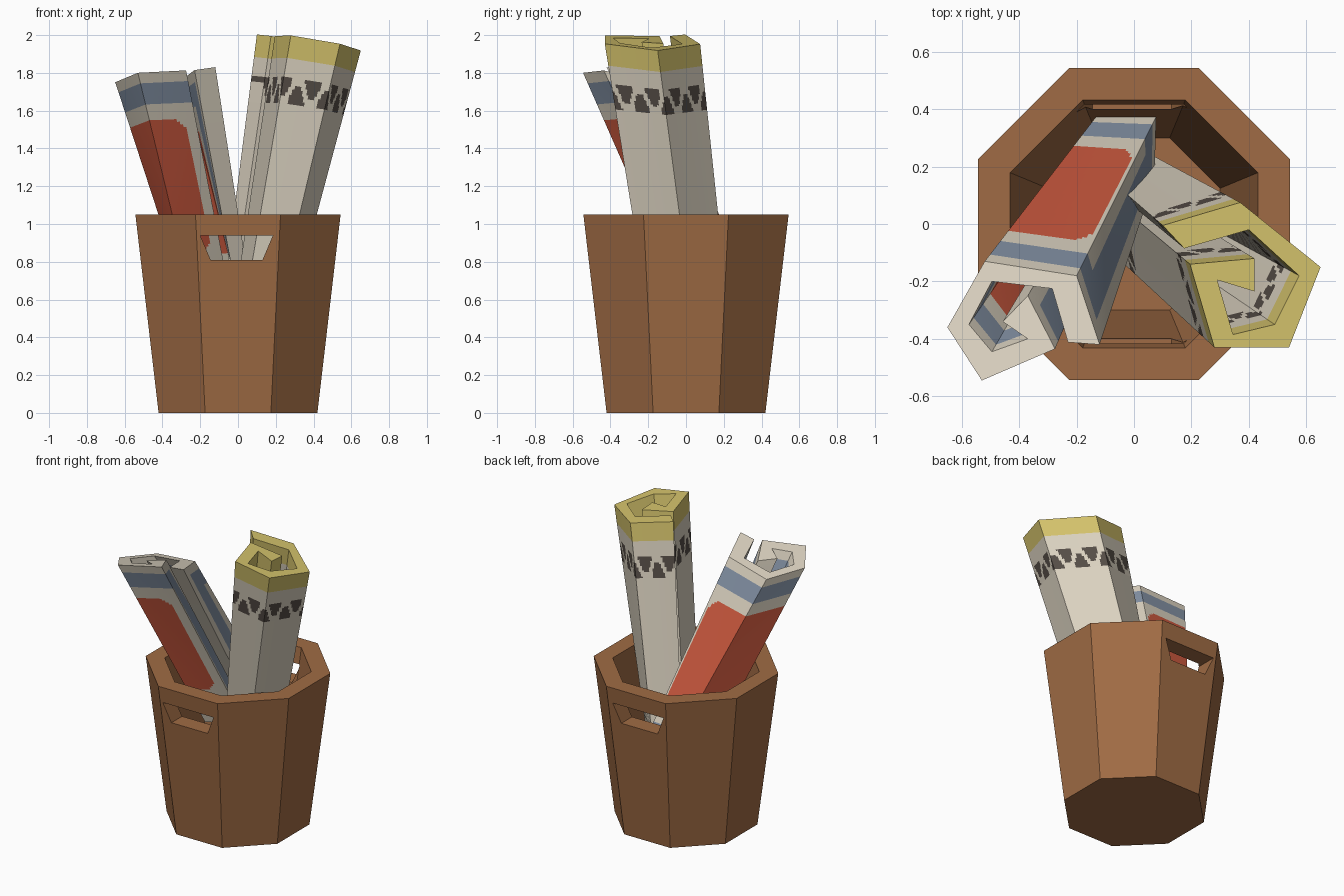
import bpy, bmesh, math
from mathutils import Vector

if "Cube" in bpy.data.objects:
    bpy.data.objects.remove(bpy.data.objects["Cube"])


def material(name, r, g, b):
    m = bpy.data.materials.new(name)
    m.diffuse_color = [(c / 255) ** 2.2 for c in (r, g, b)] + [1]
    m.use_nodes = True
    m.node_tree.nodes["Principled BSDF"].inputs["Base Color"].default_value = m.diffuse_color
    return m


BROWN = material("basket_brown", 158, 107, 70)
CREAM = material("cream", 218, 209, 191)
YELLOW = material("yellow", 212, 194, 108)
DARK = material("dark_brown", 86, 78, 72)
BLUE = material("dusty_blue", 131, 145, 164)
RED = material("brick_red", 204, 90, 65)


def to_object(bm, name, mats):
    bmesh.ops.recalc_face_normals(bm, faces=bm.faces)
    me = bpy.data.meshes.new(name)
    bm.to_mesh(me)
    bm.free()
    for m in mats:
        me.materials.append(m)
    ob = bpy.data.objects.new(name, me)
    bpy.context.collection.objects.link(ob)
    return ob


def loft(bm, rings):
    loops = [[bm.verts.new(p) for p in ring] for ring in rings]
    for a, b in zip(loops, loops[1:]):
        for i in range(len(a)):
            j = (i + 1) % len(a)
            bm.faces.new((a[i], a[j], b[j], b[i]))
    bm.faces.new(loops[0])
    bm.faces.new(loops[-1])


def octagon(r, z):
    angles = [math.radians(22.5 + 45 * i) for i in range(8)]
    return [(r * math.cos(a), r * math.sin(a), z) for a in angles]


# Basket: tapered octagonal tub with a thick wall
bm = bmesh.new()
loft(bm, [octagon(0.455, 0), octagon(0.588, 1.05), octagon(0.467, 1.05), octagon(0.325, 0.06)])
basket = to_object(bm, "basket", [BROWN])

# Hand holes cut through front and back
bm = bmesh.new()
hole = [(-0.2, 0.94), (0.185, 0.94), (0.13, 0.81), (-0.145, 0.81)]
loft(bm, [[(x, y, z) for x, z in hole] for y in (-1, 1)])
cutter = to_object(bm, "handle_cutter", [BROWN])
cutter.hide_render = True
mod = basket.modifiers.new("hand_holes", 'BOOLEAN')
mod.operation = 'DIFFERENCE'
mod.solver = 'EXACT'
mod.object = cutter
bpy.context.view_layer.objects.active = basket
bpy.ops.object.modifier_apply(modifier=mod.name)
bpy.data.objects.remove(cutter)


def path_samples(pts, step):
    """Points along an open path, with distance; corners are kept."""
    out, s = [], 0.0
    for a, b in zip(pts, pts[1:]):
        a, b = Vector(a), Vector(b)
        length = (b - a).length
        n = max(1, round(length / step))
        out += [(a.lerp(b, i / n), s + length * i / n) for i in range(n)]
        s += length
    out.append((Vector(pts[-1]), s))
    return out, s


def scroll(name, outer, inner, top_z, bottom, length, rows, step, mats, rule):
    """Rolled sheet: spiral outline lofted from a slanted top to a smaller bottom.
    outer runs flap -> core, inner runs core -> flap; rule(s, S, d) picks the colour."""
    po, total = path_samples(outer, step)
    pi, ti = path_samples(inner, step)
    loop = po + [(p, total * (1 - s / ti)) for p, s in pi]
    n = len(loop)
    bm = bmesh.new()
    grid = []
    for d in rows:
        t = d / length
        row = []
        for p, s in loop:
            a = Vector((p.x, p.y, top_z(p.x, p.y)))
            row.append(bm.verts.new(a.lerp(Vector(bottom(p.x, p.y)), t)))
        grid.append(row)
    for k in range(len(rows) - 1):
        d = (rows[k] + rows[k + 1]) / 2
        for i in range(n):
            j = (i + 1) % n
            f = bm.faces.new((grid[k][i], grid[k][j], grid[k + 1][j], grid[k + 1][i]))
            f.material_index = rule((loop[i][1] + loop[j][1]) / 2, total, min(d, length - d))
    for row in (grid[0], grid[-1]):
        bm.faces.new(row).material_index = rule(0, total, 0)
    return to_object(bm, name, mats)


# Right scroll: cream with yellow ends and rows of dark triangles
def triangle_rule(s, total, d):
    if d < 0.12:
        return 1
    v = (d - 0.22) / 0.14
    p = (s / 0.165) % 1
    if 0 < v < 0.68 and abs(p - 0.25) < 0.33 * (1 - v):
        return 2
    if 0.32 < v < 1 and abs(p - 0.75) < 0.33 * v:
        return 2
    return 0


L1 = 1.95
half = [0, 0.12] + [0.22 + 0.01 * i for i in range(15)]
scroll("triangle_scroll",
       [(0.10, -0.005), (0.37, 0.075), (0.65, -0.15), (0.54, -0.43), (0.28, -0.43),
        (0.195, -0.14), (0.42, -0.12)],
       [(0.42, -0.235), (0.29, -0.195), (0.345, -0.385), (0.49, -0.35), (0.575, -0.18),
        (0.40, -0.02), (0.175, -0.085)],
       lambda x, y: 2.02 - 0.17 * x - 0.06 * y,
       lambda x, y: (0.55 * (x - 0.37), 0.08 + 0.79 * (y + 0.17), 0.07),
       L1, half + [L1 - d for d in reversed(half)], 0.012,
       [CREAM, YELLOW, DARK], triangle_rule)


# Left scroll: cream rug with a blue border and a round-cornered red field
def border_rule(s, total, d):
    e = min(s, total - s)
    m = min(e, d)
    corner = math.hypot(max(0, 0.36 - e), max(0, 0.36 - d))
    if corner < 0.09:
        return 2
    return 1 if 0.06 < m < 0.185 else 0


L2 = 1.29
scroll("bordered_scroll",
       [(-0.12, -0.42), (-0.20, -0.18), (-0.52, -0.13), (-0.65, -0.36), (-0.53, -0.545),
        (-0.275, -0.435), (-0.37, -0.25)],
       [(-0.457, -0.34), (-0.37, -0.40), (-0.495, -0.445), (-0.575, -0.35), (-0.495, -0.20),
        (-0.285, -0.225), (-0.23, -0.412)],
       lambda x, y: 1.768 + 0.13 * x - 0.186 * y,
       lambda x, y: (0.077 + 0.68 * (x + 0.2) + 0.25 * (y + 0.18),
                     0.373 + 0.13 * (x + 0.2) + 0.95 * (y + 0.18), 0.6),
       L2, [L2 * i / 86 for i in range(87)], 0.016,
       [CREAM, BLUE, RED], border_rule)
